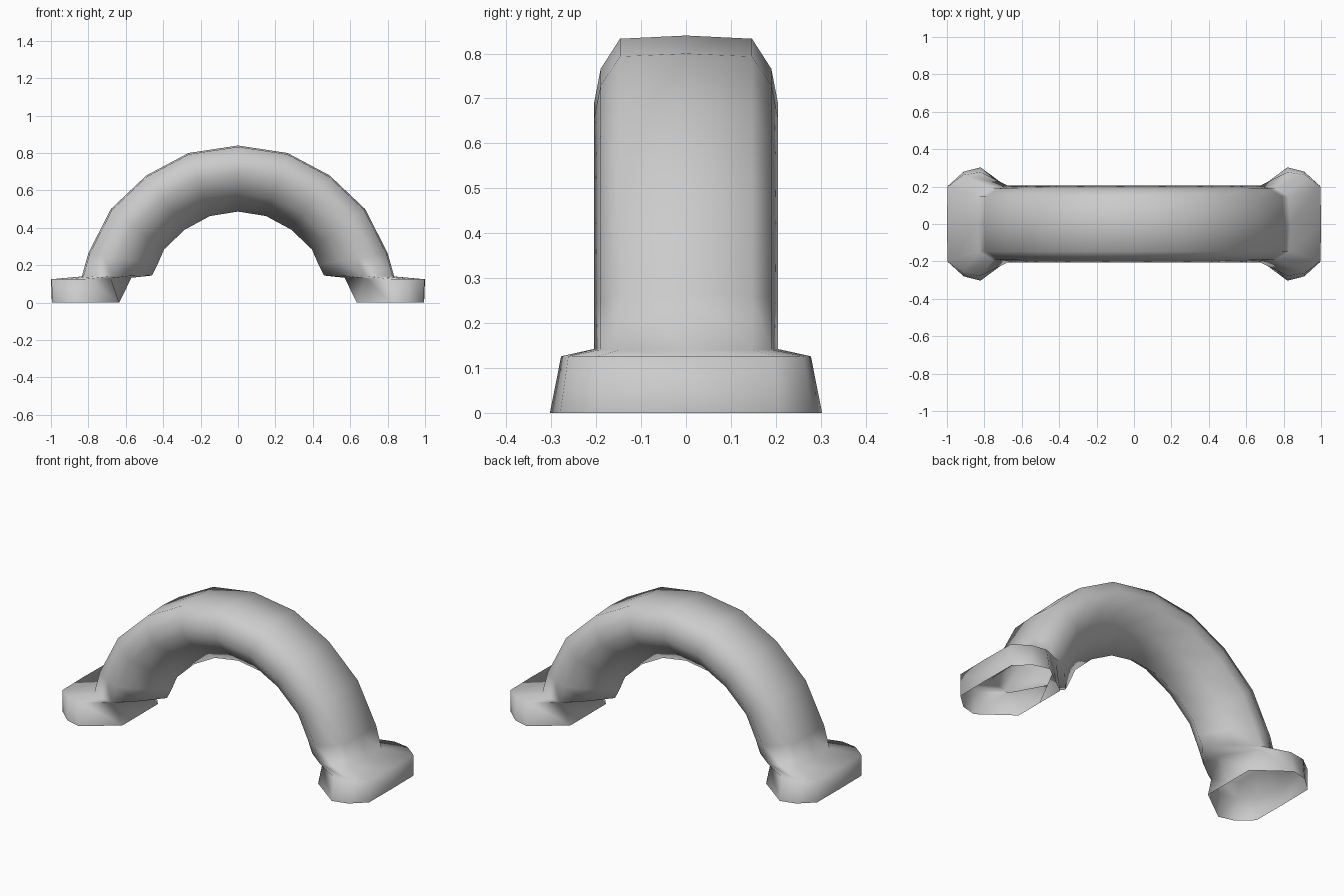
import bpy, bmesh

if "Cube" in bpy.data.objects:
    bpy.data.objects.remove(bpy.data.objects["Cube"])

# Arch stations on the right half: outer (x, z) and inner (x, z), crown to base
STATIONS = [
    ((0.00, 0.84), (0.00, 0.487)),
    ((0.265, 0.80), (0.15, 0.463)),
    ((0.49, 0.68), (0.285, 0.39)),
    ((0.68, 0.50), (0.395, 0.285)),
    ((0.80, 0.265), (0.43, 0.205)),
    ((0.835, 0.14), (0.46, 0.145)),
]
# Half cross-section: (half width y, fraction from inner to outer)
SECTION = [(0, 1), (0.147, 0.98), (0.19, 0.79), (0.205, 0.57), (0.125, 0.29), (0, 0)]
# Half outlines of the foot: (x, y, z)
FOOT_TOP = [(1.0, 0, 0.125), (0.997, 0.2, 0.125), (0.915, 0.262, 0.126),
            (0.82, 0.278, 0.126), (0.68, 0.19, 0.13), (0.57, 0, 0.133)]
FOOT_BOTTOM = [(0.995, 0, 0), (0.993, 0.205, 0), (0.91, 0.28, 0),
               (0.82, 0.303, 0), (0.635, 0.165, 0), (0.635, 0, 0)]


def full_ring(half):
    """Mirror a half outline in y to a closed ring."""
    return half + [(x, -y, z) for x, y, z in half[-2:0:-1]]


def arch_ring(outer, inner):
    half = [(inner[0] + (outer[0] - inner[0]) * t, y,
             inner[1] + (outer[1] - inner[1]) * t) for y, t in SECTION]
    return full_ring(half)


# Right half rings, then the mirrored left half, as one tube open at both feet
right = [arch_ring(o, i) for o, i in STATIONS]
right += [full_ring(FOOT_TOP), full_ring(FOOT_BOTTOM)]
left = [[(-x, y, z) for x, y, z in r] for r in right[:0:-1]]

bm = bmesh.new()
rings = [[bm.verts.new(p) for p in r] for r in left + right]
for a, b in zip(rings, rings[1:]):
    n = len(a)
    for k in range(n):
        bm.faces.new((a[k], a[(k + 1) % n], b[(k + 1) % n], b[k]))
bmesh.ops.recalc_face_normals(bm, faces=bm.faces)
# Outward check using the crown's top
bm.faces.ensure_lookup_table()
if max(bm.faces, key=lambda f: f.calc_center_median().z).normal.z < 0:
    bmesh.ops.reverse_faces(bm, faces=bm.faces)
for f in bm.faces:
    f.smooth = True

mesh = bpy.data.meshes.new("arched_handle")
bm.to_mesh(mesh)
bm.free()
handle = bpy.data.objects.new("arched_handle", mesh)
bpy.context.collection.objects.link(handle)
